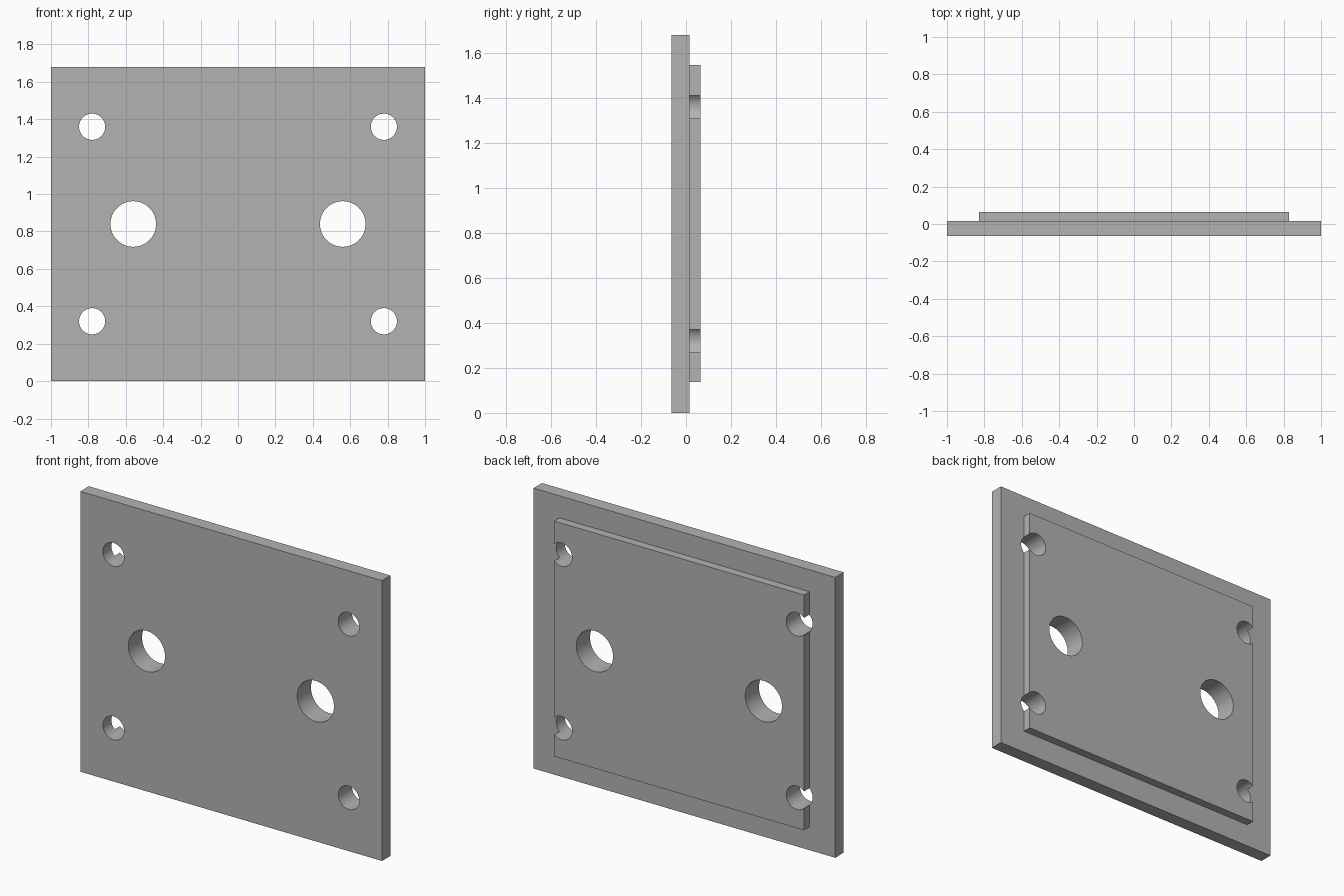
import bpy
import math

if "Cube" in bpy.data.objects:
    bpy.data.objects.remove(bpy.data.objects["Cube"])

grey = bpy.data.materials.new("plain grey")
grey.diffuse_color = (0.45, 0.45, 0.45, 1)
grey.use_nodes = True
grey.node_tree.nodes["Principled BSDF"].inputs["Base Color"].default_value = grey.diffuse_color


def box(name, x, y0, y1, z0, z1):
    """Box symmetric in x, between the given y and z limits."""
    bpy.ops.mesh.primitive_cube_add(size=1, location=(0, (y0 + y1) / 2, (z0 + z1) / 2))
    ob = bpy.context.object
    ob.name = name
    ob.scale = (2 * x, y1 - y0, z1 - z0)
    bpy.ops.object.transform_apply(location=True, rotation=True, scale=True)
    ob.data.materials.append(grey)
    return ob


def boolean(target, tool, operation):
    """Apply a boolean to the target and delete the tool object."""
    mod = target.modifiers.new("boolean", 'BOOLEAN')
    mod.operation = operation
    mod.solver = 'EXACT'
    mod.object = tool
    bpy.context.view_layer.objects.active = target
    bpy.ops.object.modifier_apply(modifier=mod.name)
    bpy.data.objects.remove(tool, do_unlink=True)


# Base plate with the raised panel on its back
plate = box("mounting_plate", 1.0, -0.065, 0.015, 0.0, 1.68)
panel = box("raised_back_panel", 0.828, 0.0, 0.065, 0.138, 1.548)
boolean(plate, panel, 'UNION')

# Four corner screw holes and two large through holes
for side in (-1, 1):
    for x, z, r in ((0.78, 0.32, 0.07), (0.78, 1.36, 0.07), (0.56, 0.84, 0.122)):
        bpy.ops.mesh.primitive_cylinder_add(vertices=64, radius=r, depth=0.5,
                                            location=(side * x, 0, z),
                                            rotation=(math.pi / 2, 0, 0))
        cutter = bpy.context.object
        cutter.name = "hole_cutter"
        cutter.hide_render = True
        cutter.data.materials.append(grey)
        boolean(plate, cutter, 'DIFFERENCE')

# Smooth hole walls, sharp plate edges
bpy.ops.object.select_all(action='DESELECT')
plate.select_set(True)
bpy.context.view_layer.objects.active = plate
bpy.ops.object.shade_smooth_by_angle(angle=math.radians(30))
